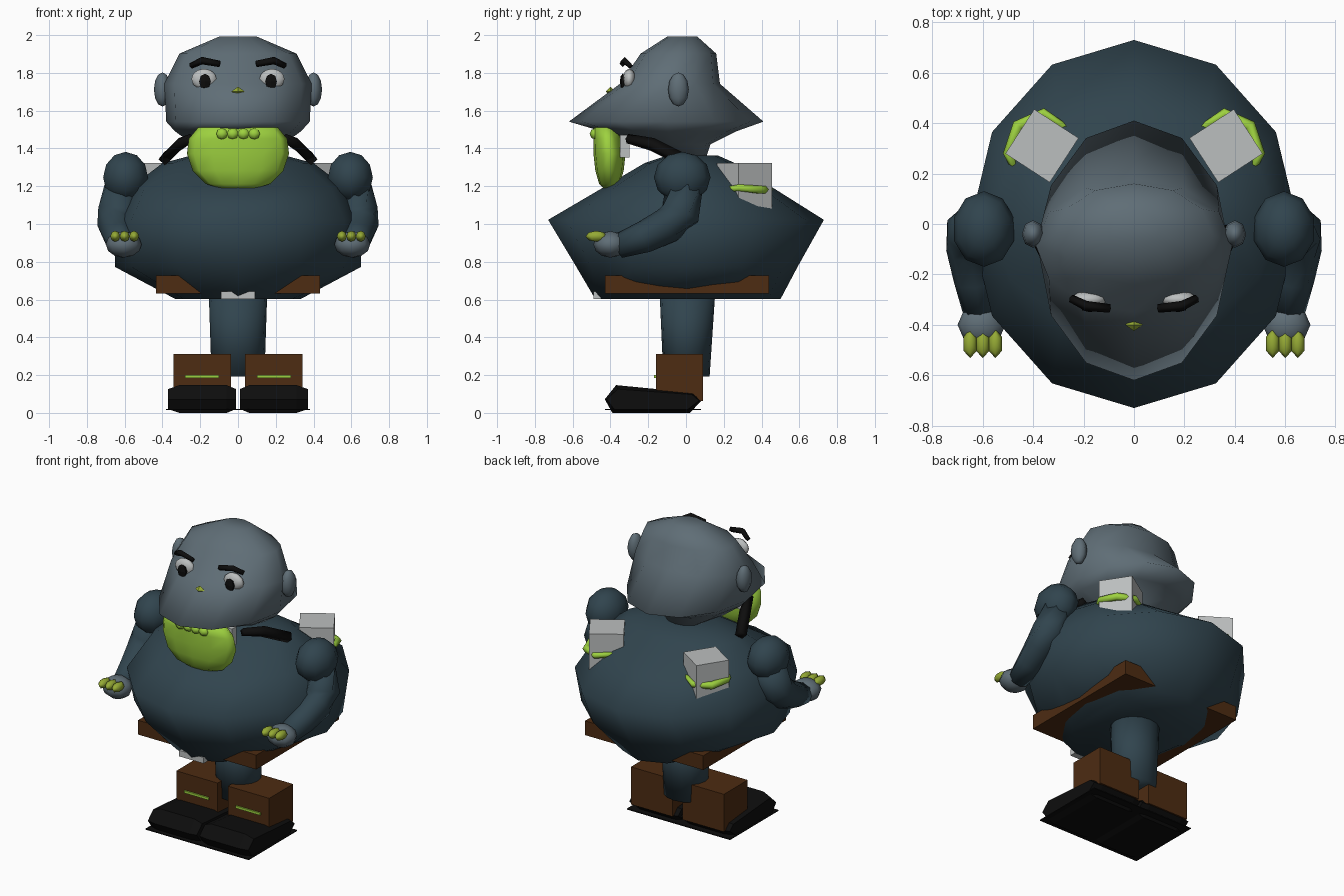
import bpy, bmesh, math
from mathutils import Vector, Matrix

if "Cube" in bpy.data.objects:
    bpy.data.objects.remove(bpy.data.objects["Cube"])


def material(name, rgb):
    m = bpy.data.materials.new(name)
    m.use_nodes = True
    m.diffuse_color = (*rgb, 1)
    m.node_tree.nodes["Principled BSDF"].inputs["Base Color"].default_value = (*rgb, 1)
    return m


slate = material("dark slate", (0.03, 0.058, 0.076))
skin = material("grey skin", (0.115, 0.155, 0.182))
lime = material("lime green", (0.34, 0.64, 0.05))
olive = material("olive green", (0.3, 0.4, 0.035))
brown = material("brown leather", (0.075, 0.025, 0.006))
black = material("black", (0.004, 0.004, 0.004))
pale = material("pale grey", (0.5, 0.52, 0.52))


def finish(name, bm, mat, smooth=True):
    bmesh.ops.recalc_face_normals(bm, faces=bm.faces)
    for f in bm.faces:
        f.smooth = smooth
    mesh = bpy.data.meshes.new(name)
    bm.to_mesh(mesh)
    bm.free()
    mesh.materials.append(mat)
    obj = bpy.data.objects.new(name, mesh)
    bpy.context.collection.objects.link(obj)
    return obj


def bridge(bm, rings):
    """Skin a list of vertex rings and cap both ends."""
    for a, b in zip(rings, rings[1:]):
        for i in range(len(a)):
            j = (i + 1) % len(a)
            bm.faces.new((a[i], a[j], b[j], b[i]))
    bm.faces.new(rings[0])
    bm.faces.new(rings[-1])


def loft(name, levels, mat, sides=12):
    """Each level is z, half width, front y, back y."""
    bm = bmesh.new()
    rings = []
    for z, rx, y0, y1 in levels:
        ring = []
        for i in range(sides):
            a = math.tau * i / sides
            ring.append(bm.verts.new((rx * math.cos(a), (y0 + y1) / 2 + (y1 - y0) / 2 * math.sin(a), z)))
        rings.append(ring)
    bridge(bm, rings)
    return finish(name, bm, mat)


def tube(name, points, mat, sides=8):
    """Each point is x, y, z, radius."""
    bm = bmesh.new()
    rings = []
    pos = [Vector(p[:3]) for p in points]
    for k, p in enumerate(points):
        d = pos[min(k + 1, len(pos) - 1)] - pos[max(k - 1, 0)]
        q = d.to_track_quat("Z", "Y")
        ring = []
        for i in range(sides):
            a = math.tau * i / sides
            ring.append(bm.verts.new(pos[k] + q @ Vector((math.cos(a), math.sin(a), 0)) * p[3]))
        rings.append(ring)
    bridge(bm, rings)
    return finish(name, bm, mat)


def ball(name, loc, size, mat, seg=10, rings=6, rot=(0, 0, 0), smooth=True):
    bm = bmesh.new()
    bmesh.ops.create_uvsphere(bm, u_segments=seg, v_segments=rings, radius=1)
    obj = finish(name, bm, mat, smooth)
    obj.location, obj.scale, obj.rotation_euler = loc, size, rot
    return obj


def box(name, lo, hi, mat, rot=(0, 0, 0)):
    lo, hi = Vector(lo), Vector(hi)
    bm = bmesh.new()
    bmesh.ops.create_cube(bm, size=1, matrix=Matrix.Diagonal((*(hi - lo), 1)))
    obj = finish(name, bm, mat, False)
    obj.location, obj.rotation_euler = (lo + hi) / 2, rot
    return obj


def shoe(name, s):
    """Side outline stretched across the foot, narrowing at both sides."""
    outline = [(-0.43, 0.08), (-0.37, 0.155), (0.04, 0.115), (0.08, 0.07), (0.02, 0.008), (-0.39, 0.008)]
    bm = bmesh.new()
    rings = []
    for x, k in ((0.01, 0.72), (0.06, 1), (0.31, 1), (0.37, 0.72)):
        rings.append([bm.verts.new((s * x, -0.18 + (y + 0.18) * (0.85 + 0.15 * k), 0.08 + (z - 0.08) * k))
                      for y, z in outline])
    bridge(bm, rings)
    return finish(name, bm, black, False)


# Torso, head and single trunk leg
loft("torso", [(0.61, 0.33, -0.48, 0.5), (0.78, 0.65, -0.58, 0.59), (1.03, 0.65, -0.73, 0.73),
               (1.2, 0.57, -0.44, 0.46), (1.33, 0.4, -0.22, 0.26), (1.37, 0.25, -0.1, 0.17)], slate)
loft("head", [(1.37, 0.12, -0.06, 0.11), (1.43, 0.24, -0.24, 0.13), (1.5, 0.335, -0.45, 0.27),
              (1.55, 0.38, -0.62, 0.41), (1.75, 0.39, -0.35, 0.18), (1.91, 0.31, -0.24, 0.16),
              (2.0, 0.1, -0.1, 0.06)], skin)
loft("leg", [(0.2, 0.14, -0.12, 0.125), (0.65, 0.155, -0.14, 0.155)], slate, 16)

# Beard with a scalloped top edge, and the pale collar behind it
loft("beard", [(1.19, 0.07, -0.43, -0.38), (1.22, 0.17, -0.46, -0.35), (1.29, 0.24, -0.48, -0.33),
               (1.38, 0.27, -0.49, -0.32), (1.46, 0.26, -0.49, -0.34), (1.52, 0.21, -0.49, -0.36)], lime)
for i in range(4):
    ball("beard_scallop", (-0.085 + 0.057 * i, -0.48, 1.485), (0.035, 0.03, 0.03), lime, 6, 4)
box("collar", (-0.2, -0.35, 1.36), (0.2, -0.3, 1.48), pale)

# Face
ball("nose", (0, -0.4, 1.71), (0.035, 0.025, 0.025), olive, 4, 2, smooth=False)

# Belt slab and buckle
box("belt", (-0.435, -0.43, 0.64), (0.435, 0.44, 0.735), brown)
box("buckle", (-0.09, -0.49, 0.61), (0.09, -0.45, 0.65), pale)

# Shared sole
box("sole", (-0.38, -0.43, 0.022), (0.38, 0.08, 0.028), black)

for side, s in (("left", 1), ("right", -1)):
    # Ears, eyes and brows
    ball(side + "_ear", (s * 0.4, -0.04, 1.72), (0.045, 0.055, 0.09), skin, 8, 6)
    ball(side + "_eye", (s * 0.18, -0.3, 1.775), (0.07, 0.035, 0.055), pale, 10, 6)
    ball(side + "_pupil", (s * 0.175, -0.335, 1.762), (0.036, 0.015, 0.042), black, 6, 4, smooth=False)
    tube(side + "_brow", [(s * 0.095, -0.335, 1.855, 0.017), (s * 0.19, -0.325, 1.873, 0.02),
                          (s * 0.25, -0.295, 1.845, 0.016)], black, 4)

    # Strap running from the beard to the shoulder
    tube(side + "_strap", [(s * 0.25, -0.31, 1.46, 0.025), (s * 0.31, -0.18, 1.43, 0.035),
                           (s * 0.39, -0.02, 1.35, 0.035)], black, 4)

    # Arm, hand and fingers
    ball(side + "_shoulder", (s * 0.595, -0.02, 1.255), (0.125, 0.15, 0.135), slate)
    tube(side + "_arm", [(s * 0.61, -0.01, 1.2, 0.1), (s * 0.64, -0.03, 1.06, 0.11), (s * 0.65, -0.1, 1.0, 0.095),
                         (s * 0.63, -0.22, 0.94, 0.085), (s * 0.61, -0.36, 0.89, 0.065)], slate)
    ball(side + "_hand", (s * 0.605, -0.4, 0.9), (0.095, 0.09, 0.07), skin, 8, 6)
    for i in (-1, 0, 1):
        ball(side + "_finger", (s * (0.6 + 0.05 * i), -0.475, 0.943), (0.03, 0.057, 0.029), olive, 6, 4)

    # Pot sunk into the back, with a green band round its outer sides
    box(side + "_pot", (s * 0.365 - 0.105, 0.205, 1.08), (s * 0.365 + 0.105, 0.415, 1.33), pale,
        (0, 0, s * math.radians(-57)))
    tube(side + "_pot_band", [(s * 0.46, 0.2, 1.19, 0.015), (s * 0.5, 0.28, 1.2, 0.02), (s * 0.46, 0.39, 1.19, 0.024),
                              (s * 0.36, 0.44, 1.19, 0.02), (s * 0.24, 0.36, 1.2, 0.014)], lime, 6)

    # Boot, green trim and shoe
    box(side + "_boot", (s * 0.19 - 0.152, -0.16, 0.07), (s * 0.19 + 0.152, 0.09, 0.32), brown)
    box(side + "_boot_trim", (s * 0.19 - 0.09, -0.169, 0.193), (s * 0.19 + 0.09, -0.16, 0.209), lime)
    shoe(side + "_shoe", s)

# Rest the lowest part on the ground
bpy.context.view_layer.update()
parts = [o for o in bpy.context.scene.objects if o.type == "MESH"]
lowest = min((o.matrix_world @ v.co).z for o in parts for v in o.data.vertices)
for o in parts:
    o.location.z -= lowest
